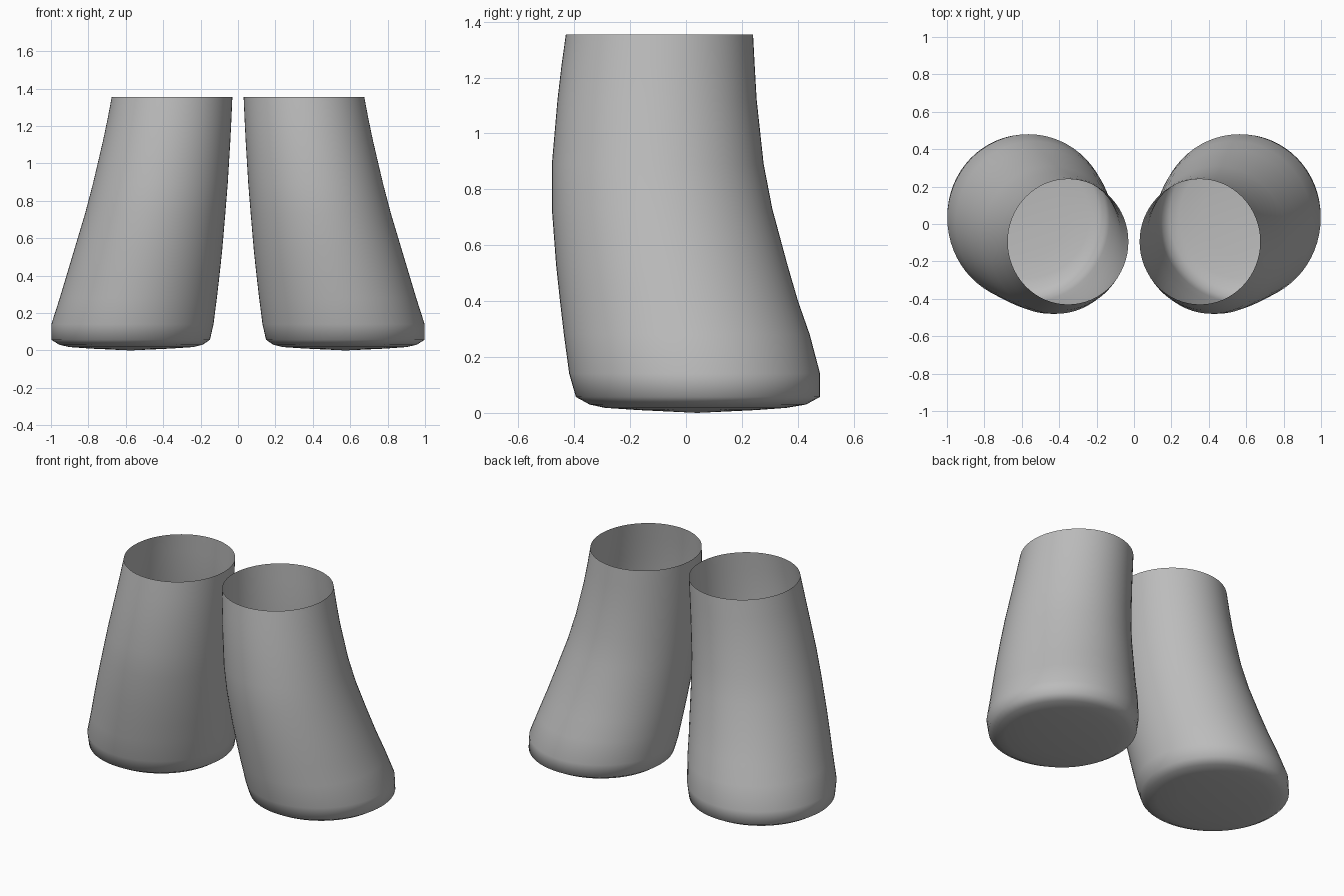
import bpy, bmesh
from math import sin, cos, pi

if "Cube" in bpy.data.objects:
    bpy.data.objects.remove(bpy.data.objects["Cube"])

grey = bpy.data.materials.new("plain grey")
grey.use_nodes = True
colour = (0.5, 0.5, 0.5, 1)
grey.diffuse_color = colour
grey.node_tree.nodes["Principled BSDF"].inputs["Base Color"].default_value = colour

SIDES = 64
# Cross-sections from sole to open rim: height, inner x, outer x, front y, back y
RINGS = [
    (0.010, 0.36, 0.79, -0.17, 0.25),
    (0.018, 0.24, 0.90, -0.29, 0.36),
    (0.030, 0.19, 0.955, -0.345, 0.43),
    (0.057, 0.15, 0.998, -0.394, 0.479),
    (0.14, 0.131, 0.998, -0.418, 0.48),
    (0.28, 0.113, 0.953, -0.437, 0.443),
    (0.40, 0.099, 0.917, -0.451, 0.401),
    (0.53, 0.085, 0.878, -0.465, 0.363),
    (0.73, 0.068, 0.818, -0.48, 0.309),
    (0.89, 0.055, 0.776, -0.48, 0.278),
    (1.12, 0.041, 0.722, -0.46, 0.253),
    (1.24, 0.035, 0.697, -0.446, 0.246),
    (1.355, 0.03, 0.675, -0.43, 0.24),
]


def make_boot(name, side):
    """Open-topped tube with a closed, slightly rounded sole."""
    bm = bmesh.new()
    loops = []
    for z, x0, x1, y0, y1 in RINGS:
        cx, cy, rx, ry = (x0 + x1) / 2, (y0 + y1) / 2, (x1 - x0) / 2, (y1 - y0) / 2
        loops.append([bm.verts.new((side * (cx + rx * cos(2 * pi * i / SIDES)),
                                    cy + ry * sin(2 * pi * i / SIDES), z))
                      for i in range(SIDES)])
    # Walls
    for low, high in zip(loops, loops[1:]):
        for i in range(SIDES):
            j = (i + 1) % SIDES
            bm.faces.new((low[i], low[j], high[j], high[i]))
    # Sole fan
    centre = bm.verts.new((side * 0.575, 0.04, 0))
    for i in range(SIDES):
        bm.faces.new((loops[0][(i + 1) % SIDES], loops[0][i], centre))
    if side < 0:
        bmesh.ops.reverse_faces(bm, faces=bm.faces[:])
    for face in bm.faces:
        face.smooth = True
    mesh = bpy.data.meshes.new(name)
    bm.to_mesh(mesh)
    bm.free()
    mesh.materials.append(grey)
    bpy.context.collection.objects.link(bpy.data.objects.new(name, mesh))


make_boot("left_boot", 1)
make_boot("right_boot", -1)
